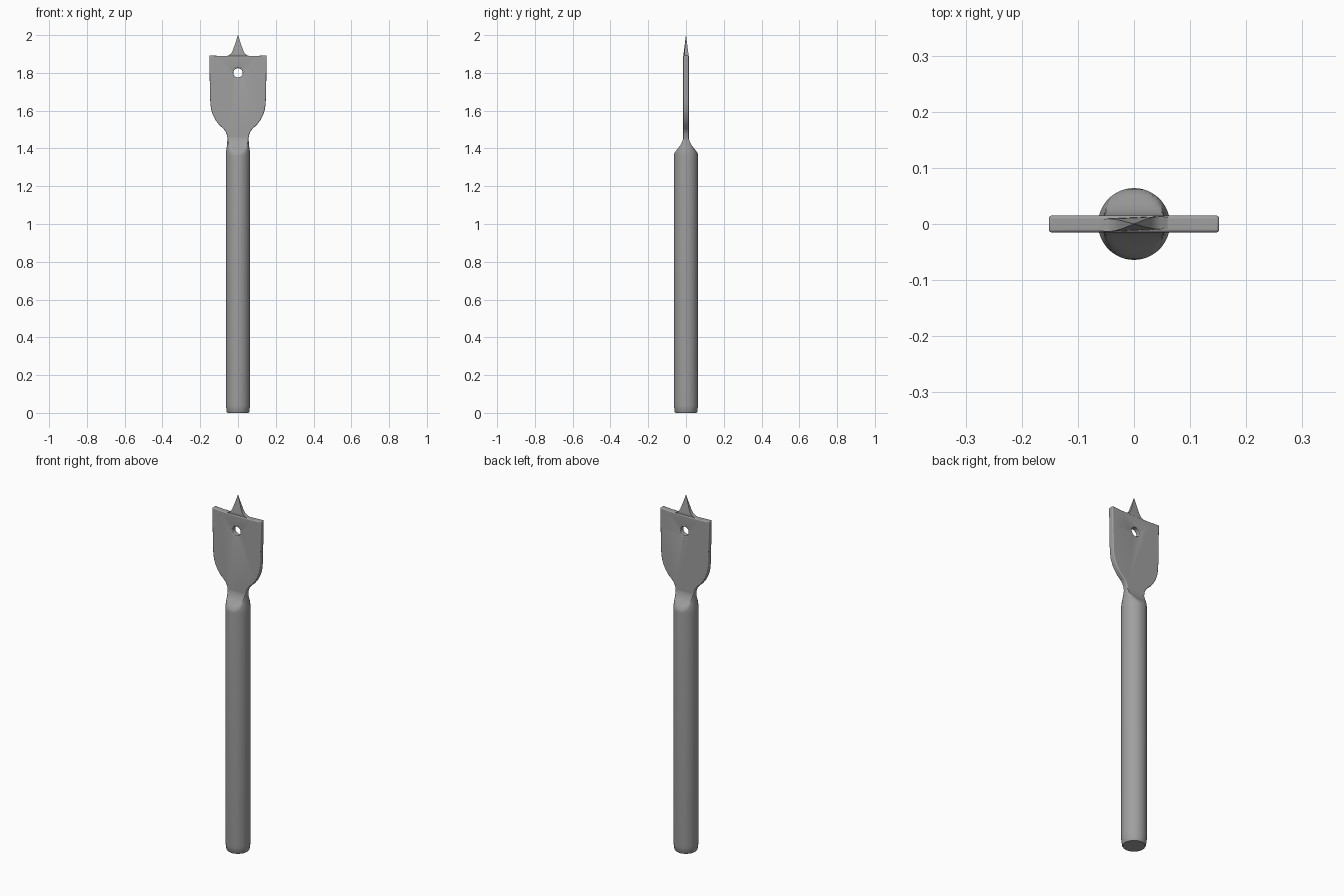
import bpy, bmesh, math

if "Cube" in bpy.data.objects:
    bpy.data.objects.remove(bpy.data.objects["Cube"])

steel = bpy.data.materials.new("grey_steel")
steel.diffuse_color = (0.35, 0.35, 0.35, 1)
steel.use_nodes = True
steel.node_tree.nodes["Principled BSDF"].inputs["Base Color"].default_value = steel.diffuse_color


def finish(name, bm):
    bmesh.ops.recalc_face_normals(bm, faces=bm.faces)
    me = bpy.data.meshes.new(name)
    bm.to_mesh(me)
    bm.free()
    me.materials.append(steel)
    ob = bpy.data.objects.new(name, me)
    bpy.context.collection.objects.link(ob)
    return ob


def loft(name, rings):
    bm = bmesh.new()
    loops = [[bm.verts.new(p) for p in ring] for ring in rings]
    n = len(loops[0])
    for a, b in zip(loops, loops[1:]):
        for i in range(n):
            j = (i + 1) % n
            bm.faces.new((a[i], a[j], b[j], b[i]))
    bm.faces.new(loops[0][::-1])
    bm.faces.new(loops[-1])
    return finish(name, bm)


def smooth(ob, angle=35):
    bpy.ops.object.select_all(action='DESELECT')
    ob.select_set(True)
    bpy.context.view_layer.objects.active = ob
    bpy.ops.object.shade_smooth_by_angle(angle=math.radians(angle))


# round shank, flattened front and back near the blade: z, radius, half depth
H = 0.015
SHANK = [(0, .056, .07), (.006, .060, .07), (.04, .064, .07), (1.36, .064, .07),
         (1.375, .064, .062), (1.39, .062, .051), (1.405, .060, .039),
         (1.42, .058, .028), (1.435, .057, .020), (1.45, .056, .016), (1.465, .056, H - .001)]
N = 48
rings = []
for z, r, h in SHANK:
    ring = []
    for k in range(N):
        a = 2 * math.pi * k / N
        ring.append((r * math.cos(a), max(-h, min(h, r * math.sin(a))), z))
    rings.append(ring)
smooth(loft("shank", rings))

# flat blade: right half of the outline, mirrored to the left
HALF = [(.055, 1.435), (.056, 1.455), (.060, 1.475), (.067, 1.492), (.080, 1.507), (.100, 1.525),
        (.118, 1.549), (.132, 1.576), (.142, 1.605), (.146, 1.635), (.148, 1.67),
        (.150, 1.78), (.152, 1.893), (.10, 1.89), (.06, 1.889)]
outline = HALF + [(-x, z) for x, z in reversed(HALF)]
bm = bmesh.new()
front = [bm.verts.new((x, -H, z)) for x, z in outline]
face = bm.faces.new(front)
ext = bmesh.ops.extrude_face_region(bm, geom=[face])
for v in ext["geom"]:
    if isinstance(v, bmesh.types.BMVert):
        v.co.y = H
blade = finish("blade", bm)

# hole through the blade
bm = bmesh.new()
bmesh.ops.create_cone(bm, cap_ends=True, segments=24, radius1=.025, radius2=.025, depth=.2)
cutter = finish("hole_cutter", bm)
cutter.rotation_euler.x = math.pi / 2
cutter.location = (0, 0, 1.80)
cutter.hide_render = True
cutter.hide_set(True)
cut = blade.modifiers.new("hole", 'BOOLEAN')
cut.operation = 'DIFFERENCE'
cut.object = cutter
cut.solver = 'EXACT'
smooth(blade)
bev = blade.modifiers.new("soft_edges", 'BEVEL')
bev.width = .005
bev.segments = 3
bev.limit_method = 'ANGLE'
bev.angle_limit = math.radians(40)
# keep the smoothing after cut and bevel
names = [m.name for m in blade.modifiers]
for i, m in enumerate(names):
    if m not in ("hole", "soft_edges"):
        blade.modifiers.move(i, len(names) - 1)

# centre point: z, half width, half depth
SPUR = [(1.88, .072, .012), (1.889, .060, .0125), (1.894, .047, .0135), (1.903, .036, .0125),
        (1.918, .028, .0105), (1.94, .020, .008), (1.97, .010, .004), (2.0, .0006, .0004)]
smooth(loft("centre_point", [[(-w, -h, z), (w, -h * .7, z), (w, h, z), (-w, h * .7, z)]
                             for z, w, h in SPUR]))
